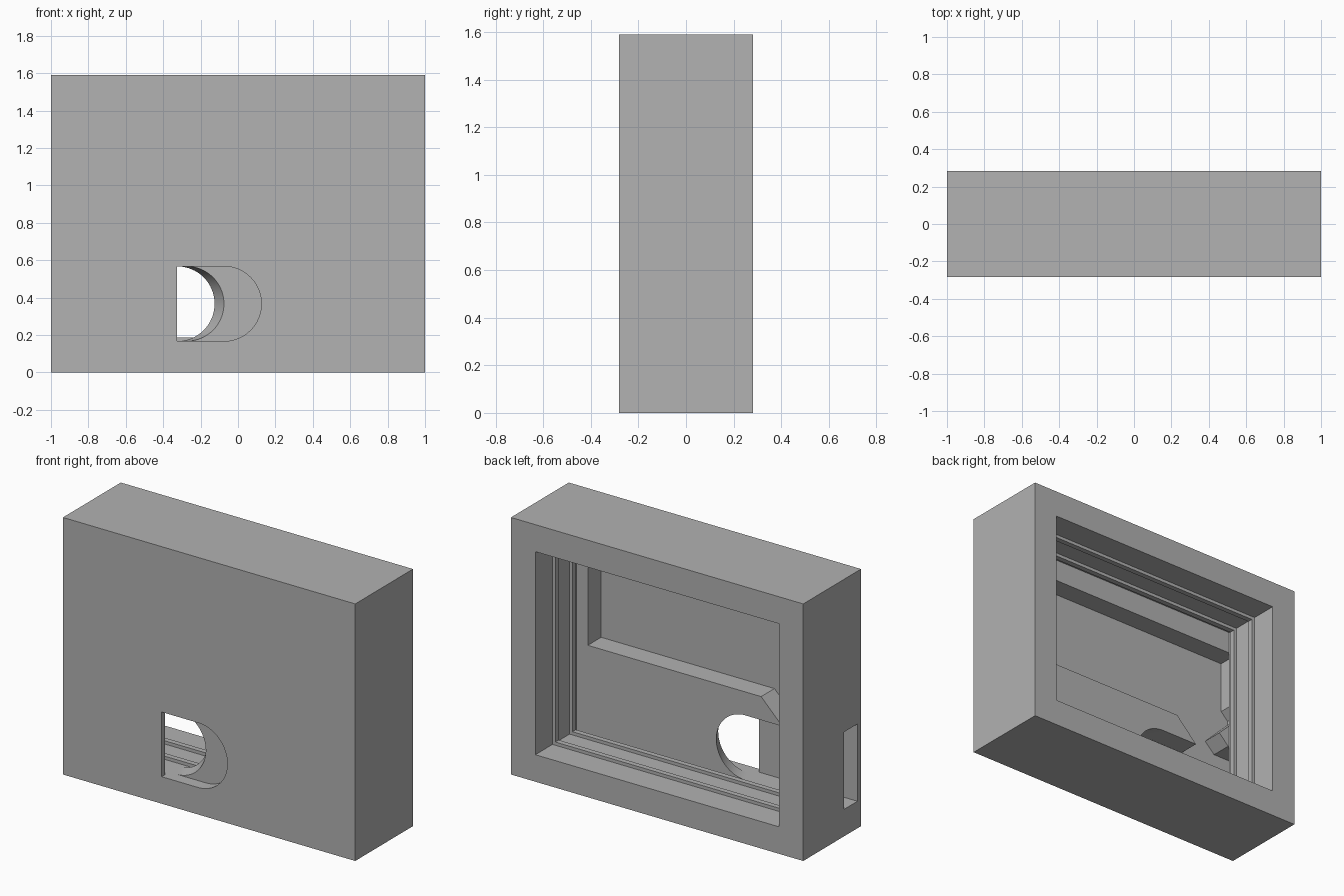
import bpy, bmesh, math

cube = bpy.data.objects.get("Cube")
if cube:
    bpy.data.objects.remove(cube, do_unlink=True)

WIDTH, DEPTH, HEIGHT = 2.0, 0.565, 1.59
MARGIN = 0.167                      # frame border around the rear opening
BACK = DEPTH / 2                    # rear plane; depths are measured from here
FLOOR, SKIN, POCKET = 0.4, 0.53, 0.49
LIP, LIP_WIDTH = 0.02, 0.033


def material(name, value):
    mat = bpy.data.materials.new(name)
    mat.use_nodes = True
    colour = (value, value, value, 1)
    mat.diffuse_color = colour
    mat.node_tree.nodes["Principled BSDF"].inputs["Base Color"].default_value = colour
    return mat


def loft(name, sections):
    """Closed solid through (depth, outline) sections; outlines are in x, z."""
    bm = bmesh.new()
    rings = [[bm.verts.new((x, BACK - d, z)) for x, z in pts] for d, pts in sections]
    for a, b in zip(rings, rings[1:]):
        for i in range(len(a)):
            j = (i + 1) % len(a)
            bm.faces.new((a[i], a[j], b[j], b[i]))
    bm.faces.new(rings[0])
    bm.faces.new(rings[-1])
    bmesh.ops.recalc_face_normals(bm, faces=bm.faces)
    mesh = bpy.data.meshes.new(name)
    bm.to_mesh(mesh)
    bm.free()
    obj = bpy.data.objects.new(name, mesh)
    bpy.context.collection.objects.link(obj)
    return obj


def rect(x0, x1, z0, z1):
    return [(x0, z0), (x1, z0), (x1, z1), (x0, z1)]


def inset_rect(inset):
    m = MARGIN + inset
    return rect(m - WIDTH / 2, WIDTH / 2 - m, m, HEIGHT - m)


def round_end(left, centre, radius=0.2, mid=MARGIN + 0.2, steps=32):
    """Flat at the left, half circle at the right."""
    arc = [(centre + radius * math.cos(a), mid + radius * math.sin(a))
           for a in (math.pi * (i / steps - 0.5) for i in range(steps + 1))]
    return [(left, mid - radius)] + arc + [(left, mid + radius)]


def cut(target, cutter):
    cutter.hide_render = True
    mod = target.modifiers.new(cutter.name, "BOOLEAN")
    mod.operation, mod.solver, mod.object = "DIFFERENCE", "EXACT", cutter
    bpy.context.view_layer.objects.active = target
    bpy.ops.object.modifier_apply(modifier=mod.name)
    bpy.data.objects.remove(cutter, do_unlink=True)


# Solid case
case = loft("case", [(0, rect(-1, 1, 0, HEIGHT)), (DEPTH, rect(-1, 1, 0, HEIGHT))])

# Rear opening with two thin lips running round its walls
levels = [(-0.1, 0)]
for start in (MARGIN, 2 * MARGIN):
    end = start + LIP_WIDTH
    levels += [(start, 0), (start, LIP), (end, LIP), (end, 0)]
levels.append((FLOOR, 0))
cut(case, loft("opening_cutter", [(d, inset_rect(i)) for d, i in levels]))

# Upper recess joined by a slanted passage to the side cable slot
recess = [(0.754, 1.285), (0.754, 0.712), (-0.432, 0.712), (-0.577, 0.567),
          (-0.325, 0.567), (-0.325, MARGIN), (-1.1, MARGIN), (-1.1, 0.645),
          (-0.825, 0.645), (-0.757, 0.712), (-0.93, 0.885), (-0.93, 0.91),
          (-0.88, 0.96), (-0.88, 1.285)]
cut(case, loft("recess_cutter", [(FLOOR, recess), (SKIN, recess)]))

# Front window pocket, then a skewed round-ended hole into the case
window = round_end(-0.325, -0.075)
cut(case, loft("window_cutter", [(POCKET, window), (DEPTH + 0.1, window)]))
cut(case, loft("passage_cutter", [(FLOOR, round_end(-0.45, -0.325)),
                                  (POCKET, round_end(-0.45, -0.275))]))

# Finish
case.data.materials.clear()
case.data.materials.append(material("grey", 0.445))
bpy.ops.object.select_all(action="DESELECT")
case.select_set(True)
bpy.context.view_layer.objects.active = case
bpy.ops.object.shade_smooth_by_angle(angle=math.radians(30))
